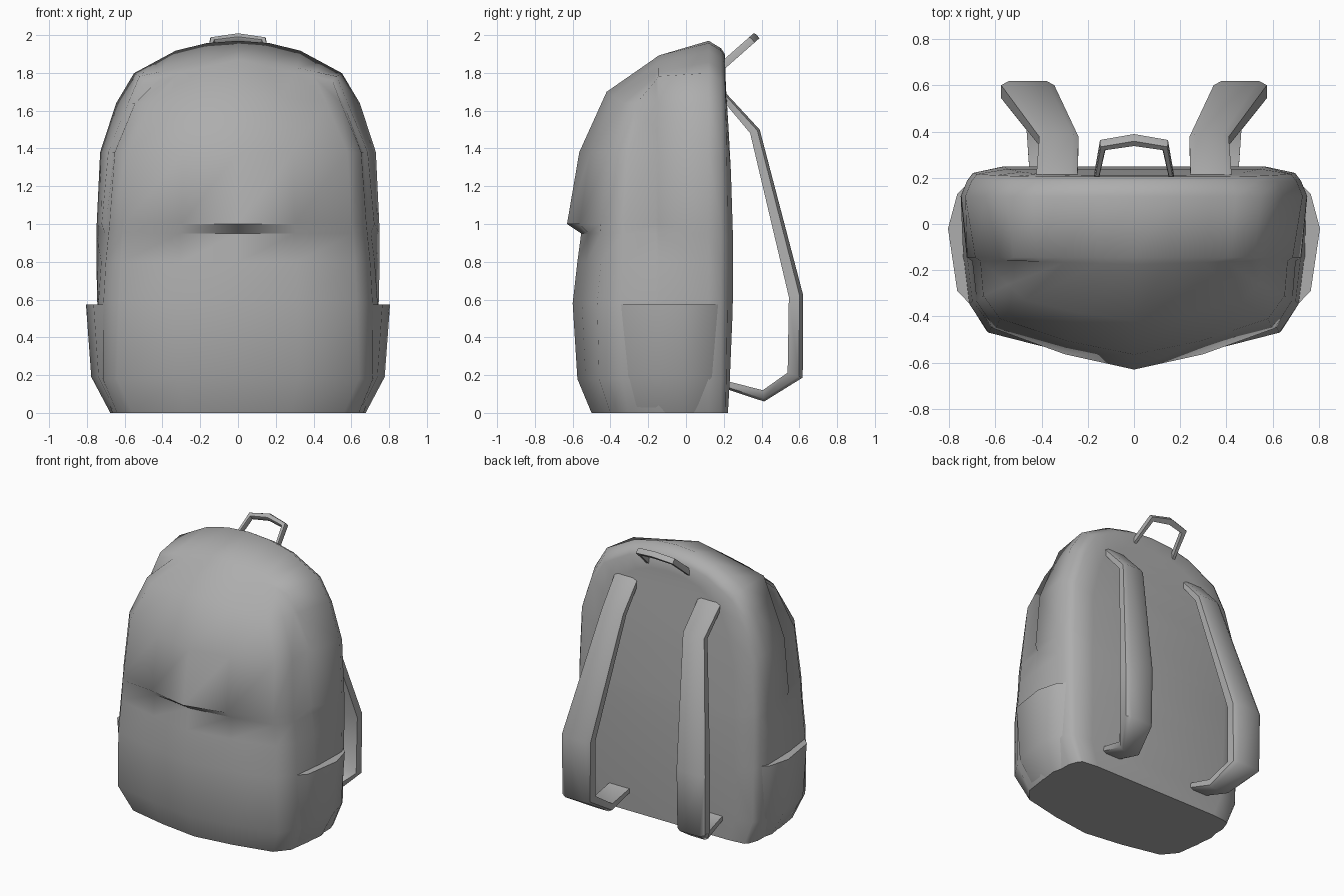
import bpy, bmesh, math
from mathutils import Vector

cube = bpy.data.objects.get("Cube")
if cube:
    bpy.data.objects.remove(cube, do_unlink=True)

GREY = (0.42, 0.42, 0.42, 1)
fabric = bpy.data.materials.new("grey fabric")
fabric.use_nodes = True
fabric.diffuse_color = GREY
shader = fabric.node_tree.nodes["Principled BSDF"]
shader.inputs["Base Color"].default_value = GREY
shader.inputs["Roughness"].default_value = 0.8


def finish(bm, name, angle):
    bmesh.ops.recalc_face_normals(bm, faces=bm.faces)
    mesh = bpy.data.meshes.new(name)
    bm.to_mesh(mesh)
    bm.free()
    mesh.materials.append(fabric)
    obj = bpy.data.objects.new(name, mesh)
    bpy.context.collection.objects.link(obj)
    for poly in mesh.polygons:
        poly.use_smooth = True
    mesh.set_sharp_from_angle(angle=math.radians(angle))
    return obj


def bridge(bm, a, b, closed=False):
    n = len(a)
    for i in range(n if closed else n - 1):
        j = (i + 1) % n
        bm.faces.new((a[i], a[j], b[j], b[i]))


def loft(bm, rings):
    loops = [[bm.verts.new(p) for p in ring] for ring in rings]
    for a, b in zip(loops, loops[1:]):
        bridge(bm, a, b, True)
    bm.faces.new(loops[0])
    bm.faces.new(loops[-1])


# Body: front rows of (height, edge half width, corner half width,
# corner depth, centre depth, half width of the main shell)
ROWS = [
    (0.00, 0.66, 0.56, -0.40, -0.50, 0.66),
    (0.18, 0.73, 0.64, -0.46, -0.575, 0.735),
    (0.58, 0.735, 0.63, -0.47, -0.60, 0.745),
    (0.80, 0.72, 0.62, -0.45, -0.575, 0.75),
    (0.95, 0.70, 0.61, -0.45, -0.555, 0.75),
    (1.00, 0.70, 0.60, -0.455, -0.63, 0.748),
    (1.38, 0.665, 0.58, -0.41, -0.565, 0.73),
    (1.64, 0.56, 0.47, -0.33, -0.42, 0.645),
]
SEAM = -0.16


def front_row(z, edge, corner, yc, yf, shell):
    drop = 0.06 if z > 1.5 else 0
    half = [
        (edge, SEAM, z),
        ((edge + corner) / 2 + 0.03, SEAM * 0.4 + yc * 0.6, z),
        (corner, yc, z),
        (corner / 2, yf + (yc - yf) * 0.38, z + drop * 0.6),
    ]
    left = [(-x, y, h) for x, y, h in half]
    return left + [(0, yf, z + drop)] + half[::-1]


top_half = [0.5, 0.4, 0.3, 0.15]
top_x = [-x for x in top_half] + [0] + top_half[::-1]
top_row = [(x, SEAM - 0.015 * (1 - abs(x) / 0.5), 1.87 - 0.22 * abs(x)) for x in top_x]

bm = bmesh.new()
grid = [[bm.verts.new(p) for p in front_row(*r)] for r in ROWS]
grid.append([bm.verts.new(p) for p in top_row])
for a, b in zip(grid, grid[1:]):
    bridge(bm, a, b)

# Arched outline shared by every layer behind the front panel
seam = [r[0] for r in grid[:-1]] + grid[-1] + [r[-1] for r in grid[-2::-1]]
n = len(ROWS)


def crown(x):
    a = abs(x) * 1.1
    if a > 0.27:
        return 1.95 - (a - 0.27) * 0.54
    return 1.97 - a * 0.074


shell = [(-r[5], r[0]) for r in ROWS]
shell += [(x * 1.1, crown(x)) for x in top_x]
shell += [(r[5], r[0]) for r in ROWS[::-1]]


def step_point(v):
    # Raised lip around the upper part of the front panel
    x, y, z = v.co
    lift = 0.022 if z > 0.97 else 0.004
    up = lift if z > 1.7 else 0
    side = lift * (1 if x > 0 else -1) if abs(x) > 0.01 else 0
    return (x + side * min(1, abs(x) * 2), -0.145, z + up)


def bulge(z):
    return 0.04 * math.sin(math.pi * min(1, max(0, (z + 0.2) / 2.1)))


layers = [
    [step_point(v) for v in seam],
    [(x, 0.12, z) for x, z in shell],
    [(x * 0.965, 0.185, z * 0.98) for x, z in shell],
    [(x * 0.93, 0.205 + bulge(z) * 0.4, z * 0.965) for x, z in shell],
    [(x * 0.75, 0.21 + bulge(z), z * 0.92) for x, z in shell],
]
prev = seam
for layer in layers:
    ring = [bm.verts.new(p) for p in layer]
    bridge(bm, prev, ring)
    prev = ring

# Back panel and base
for i in range(len(prev) // 2):
    j = len(prev) - 1 - i
    quad = [prev[i], prev[i + 1], prev[j - 1], prev[j]]
    bm.faces.new(list(dict.fromkeys(quad)))
bmesh.ops.holes_fill(bm, edges=[e for e in bm.edges if e.is_boundary], sides=0)
finish(bm, "bag_body", 55)

# Side pockets
POCKET = [(0.59, -0.47), (0.765, -0.29), (0.805, -0.02), (0.765, 0.13), (0.69, 0.205), (0.55, 0.0)]
LEVELS = [(0, 0.84, 0.88), (0.19, 0.965, 0.98), (0.575, 1, 1)]
for side, label in ((1, "left"), (-1, "right")):
    bm = bmesh.new()
    loft(bm, [[(side * x * sx, y * sy, z) for x, y in POCKET] for z, sx, sy in LEVELS])
    finish(bm, label + "_side_pocket", 60)


def sweep(name, stations, angle):
    # Each station is a centre with a half width and a half thickness vector
    bm = bmesh.new()
    rings = []
    for c, a, b in stations:
        rings.append([c + a + b * 0.5, c + a * 0.7 + b, c - a * 0.7 + b,
                      c - a + b * 0.5, c - a - b, c + a - b])
    loft(bm, rings)
    return finish(bm, name, angle)


# Shoulder straps: centre x, depth, height, half width, half thickness
STRAP = [
    (0.335, 0.18, 1.70, 0.09, 0.018),
    (0.325, 0.365, 1.49, 0.085, 0.027),
    (0.46, 0.582, 0.62, 0.115, 0.038),
    (0.46, 0.578, 0.20, 0.11, 0.042),
    (0.385, 0.41, 0.09, 0.08, 0.03),
    (0.37, 0.19, 0.155, 0.08, 0.02),
]
for side, label in ((1, "left"), (-1, "right")):
    stations = []
    for i, (x, y, z, w, t) in enumerate(STRAP):
        p, q = STRAP[max(i - 1, 0)], STRAP[min(i + 1, len(STRAP) - 1)]
        out = Vector((0, p[2] - q[2], q[1] - p[1])).normalized()
        stations.append((Vector((side * x, y, z)), Vector((side * w, 0, 0)), out * t))
    sweep(label + "_shoulder_strap", stations, 60)

# Carry handle
along = Vector((0, 0.75, 0.66))
thick = Vector((0, -0.66, 0.75)) * 0.02
base = Vector((0, 0.19, 1.835))
path = [(-0.165, 0, 0.01, 0), (-0.135, 0.2, 0.012, 0.014), (0, 0.228, 0, 0.02),
        (0.135, 0.2, 0.012, -0.014), (0.165, 0, 0.01, 0)]
handle = []
for x, d, wx, wd in path:
    across = Vector((wx if x > 0 else -wx, 0, 0)) + along * abs(wd)
    handle.append((base + Vector((x, 0, 0)) + along * d, across, thick))
sweep("carry_handle", handle, 60)
